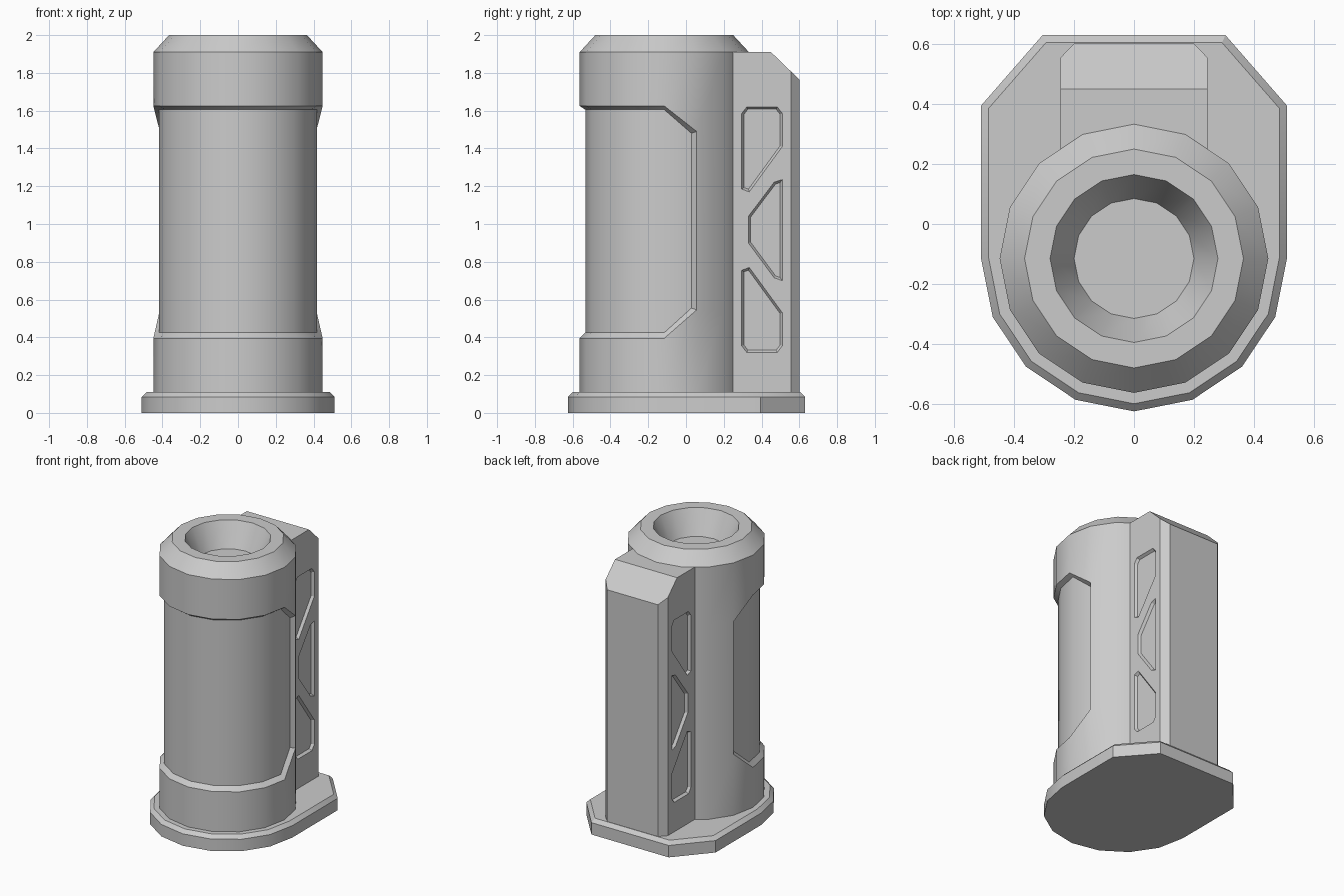
import bpy, bmesh
from math import sin, cos, radians
from mathutils import Vector

cube = bpy.data.objects.get("Cube")
if cube:
    bpy.data.objects.remove(cube, do_unlink=True)

SIDES = 16
STEP = 360 / SIDES
CENTRE_Y = -0.115

grey = bpy.data.materials.new("plain grey")
grey.use_nodes = True
grey.diffuse_color = (0.6, 0.6, 0.6, 1)
shader = next(n for n in grey.node_tree.nodes if n.type == "BSDF_PRINCIPLED")
shader.inputs["Base Color"].default_value = (0.6, 0.6, 0.6, 1)


def add_face(bm, points):
    bm.faces.new([bm.verts.new(p) for p in points])


def band(bm, lower, upper):
    """Quads between two closed rings."""
    for i in range(len(lower)):
        j = (i + 1) % len(lower)
        add_face(bm, (lower[i], lower[j], upper[j], upper[i]))


def loft(rings):
    bm = bmesh.new()
    for lower, upper in zip(rings, rings[1:]):
        band(bm, lower, upper)
    add_face(bm, rings[0])
    add_face(bm, rings[-1])
    bmesh.ops.remove_doubles(bm, verts=bm.verts, dist=1e-5)
    return bm


def finish(bm, name):
    bmesh.ops.remove_doubles(bm, verts=bm.verts, dist=1e-5)
    bmesh.ops.recalc_face_normals(bm, faces=bm.faces)
    mesh = bpy.data.meshes.new(name)
    bm.to_mesh(mesh)
    bm.free()
    mesh.materials.append(grey)
    obj = bpy.data.objects.new(name, mesh)
    bpy.context.collection.objects.link(obj)
    return obj


def smooth(obj):
    bpy.ops.object.select_all(action="DESELECT")
    obj.select_set(True)
    bpy.context.view_layer.objects.active = obj
    bpy.ops.object.shade_smooth_by_angle(angle=radians(30))


def inset(outline, distance):
    """Even inward offset of a counter-clockwise outline."""
    pts = [Vector(p) for p in outline]
    result = []
    for i, p in enumerate(pts):
        a = (p - pts[i - 1]).normalized()
        b = (pts[(i + 1) % len(pts)] - p).normalized()
        na, nb = Vector((-a.y, a.x)), Vector((-b.y, b.x))
        result.append(p + (na + nb) * distance / (1 + na.dot(nb)))
    return result


def at_height(outline, z):
    return [Vector((p[0], p[1], z)) for p in outline]


def polar(i, radius, z=0):
    a = radians(STEP * i)
    return Vector((radius * cos(a), CENTRE_Y + radius * sin(a), z))


def ring(radius, z):
    return [polar(i, radius, z) for i in range(SIDES)]


# Base plate: rounded front, clipped back corners, bevelled rim
plan = [polar(i, 0.51).xy for i in range(SIDES // 2, SIDES + 1)]
plan += [(0.51, 0.395), (0.305, 0.63), (-0.305, 0.63), (-0.51, 0.395)]
smooth(finish(loft([at_height(plan, 0), at_height(plan, 0.085),
                    at_height(inset(plan, 0.025), 0.11)]), "base_plate"))

# Main cylinder with chamfered rim, tapered well and recessed front panel
R, R_PANEL = 0.448, 0.418
FIRST, LAST = SIDES // 2 - 1, SIDES + 1


def outer(i, top):
    front = i % SIDES == 0 or i % SIDES >= SIDES // 2
    low, high = (0.395, 1.625) if front else (0.545, 1.49)
    return polar(i, R, high if top else low)


def inner(i, top):
    if i in (FIRST, LAST):
        neighbour = FIRST + 1 if i == FIRST else LAST - 1
        p = polar(neighbour, R_PANEL).lerp(polar(i, R_PANEL), 0.9)
        low, high = 0.555, 1.48
    else:
        p = polar(i, R_PANEL)
        low, high = 0.425, 1.605
    p.z = high if top else low
    return p


bm = bmesh.new()
lows = [outer(i, False) for i in range(SIDES)]
highs = [outer(i, True) for i in range(SIDES)]
band(bm, ring(R, 0.11), lows)
profile = [ring(R, 1.91), ring(0.365, 2), ring(0.28, 2), ring(0.2, 1.83)]
for lower, upper in zip([highs] + profile, profile):
    band(bm, lower, upper)
add_face(bm, ring(R, 0.11))
add_face(bm, profile[-1])
for i in range(LAST - SIDES, FIRST):
    add_face(bm, (outer(i, False), outer(i + 1, False), outer(i + 1, True), outer(i, True)))
for i in range(FIRST, LAST):
    add_face(bm, (inner(i, False), inner(i + 1, False), inner(i + 1, True), inner(i, True)))
    for top in (False, True):
        add_face(bm, (outer(i, top), outer(i + 1, top), inner(i + 1, top), inner(i, top)))
for i in (FIRST, LAST):
    add_face(bm, (outer(i, False), outer(i, True), inner(i, True), inner(i, False)))
smooth(finish(bm, "main_cylinder"))

# Back spine: chamfered block with sloped top edge
W = 0.245
spine_plan = [(-W, 0.2), (W, 0.2), (W, 0.555), (0.2, 0.602), (-0.2, 0.602), (-W, 0.555)]
bm = loft([at_height(spine_plan, 0.11), at_height(spine_plan, 1.91)])
cut = bmesh.ops.bisect_plane(bm, geom=bm.verts[:] + bm.edges[:] + bm.faces[:],
                             plane_co=(0, 0.45, 1.91), plane_no=(0, 0.145, 0.15),
                             clear_outer=True)
bmesh.ops.remove_doubles(bm, verts=bm.verts, dist=1e-5)
bmesh.ops.holes_fill(bm, edges=[e for e in bm.edges if e.is_boundary], sides=0)
spine = finish(bm, "back_spine")

# Sloped-wall pockets on both spine sides, outlines in (y, z)
upper_pocket = [(0.295, 1.185), (0.335, 1.17), (0.51, 1.41), (0.51, 1.585),
                (0.483, 1.62), (0.322, 1.62), (0.295, 1.585)]
middle_pocket = [(0.33, 0.9), (0.467, 0.715), (0.51, 0.7), (0.51, 1.235),
                 (0.467, 1.222), (0.33, 1.04)]
lower_pocket = [(y, 1.94 - z) for y, z in reversed(upper_pocket)]
for outline in (upper_pocket, middle_pocket, lower_pocket):
    for side in (-1, 1):
        rings = [[Vector((side * x, p[0], p[1])) for p in shape]
                 for x, shape in ((W + 0.02, outline), (W, outline),
                                  (W - 0.018, inset(outline, 0.012)))]
        cutter = finish(loft(rings), "pocket_cutter")
        cutter.hide_render = True
        mod = spine.modifiers.new("pocket", "BOOLEAN")
        mod.operation = "DIFFERENCE"
        mod.solver = "EXACT"
        mod.object = cutter
        bpy.context.view_layer.objects.active = spine
        bpy.ops.object.modifier_apply(modifier=mod.name)
        bpy.data.objects.remove(cutter, do_unlink=True)
